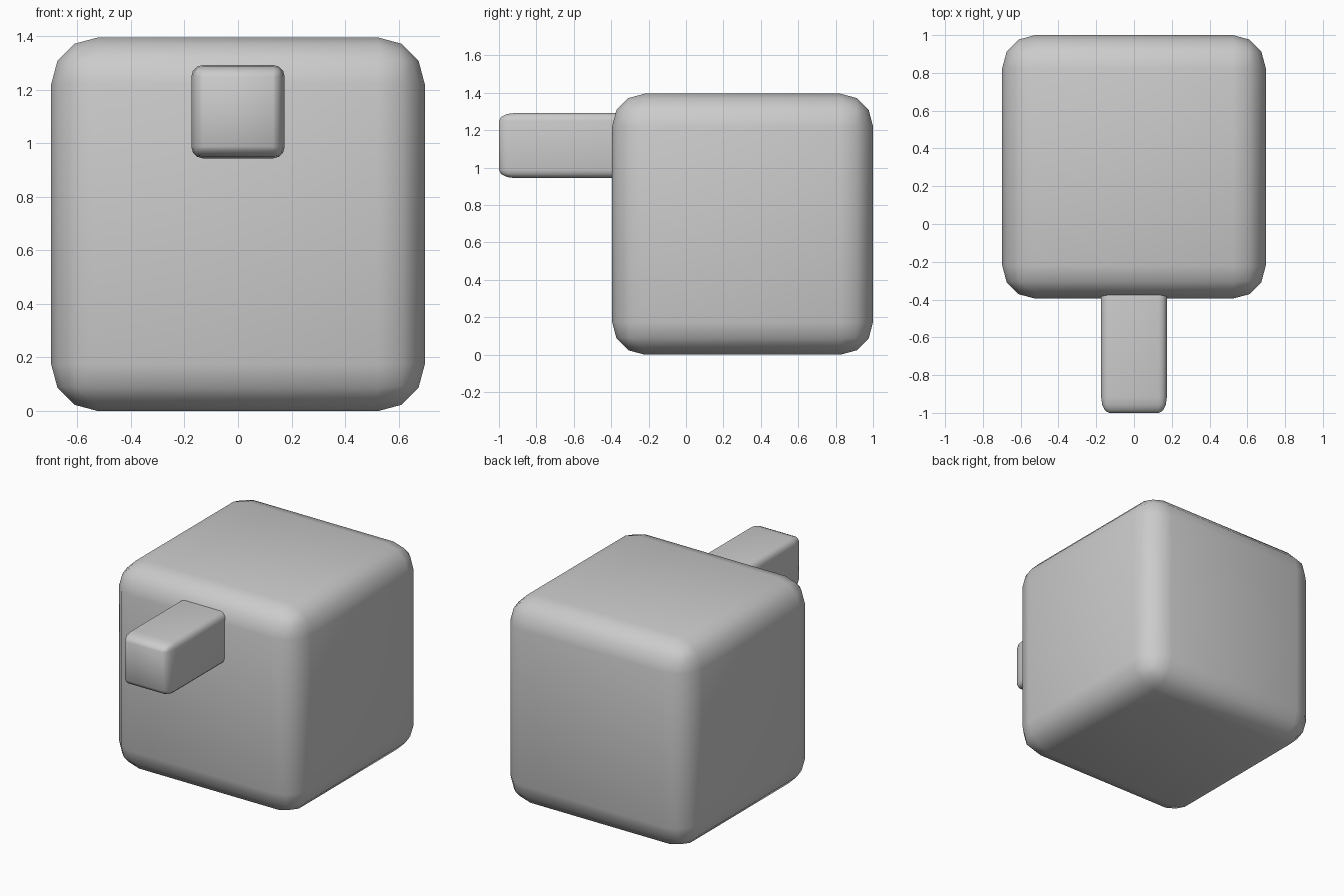
import bpy

if "Cube" in bpy.data.objects:
    bpy.data.objects.remove(bpy.data.objects["Cube"])


def rounded_block(name, center, size, scale=(1, 1, 1), bevel=0.174):
    """Smooth cube with three-step rounded edges, stretched by object scale."""
    bpy.ops.mesh.primitive_cube_add(size=size, location=center)
    ob = bpy.context.object
    ob.name = name
    ob.scale = scale
    mod = ob.modifiers.new("Rounded edges", 'BEVEL')
    mod.width = bevel
    mod.segments = 3
    mod.limit_method = 'NONE'
    bpy.ops.object.shade_smooth()
    return ob


SIZE = 1.395

# Large rounded body
rounded_block("body", (0, 1 - SIZE / 2, SIZE / 2), SIZE)

# Slim bar projecting from the upper front, its rear end buried in the body
rounded_block("front_bar", (0, -1 + SIZE / 4, 1.118), SIZE, (0.25, 0.5, 0.25))
